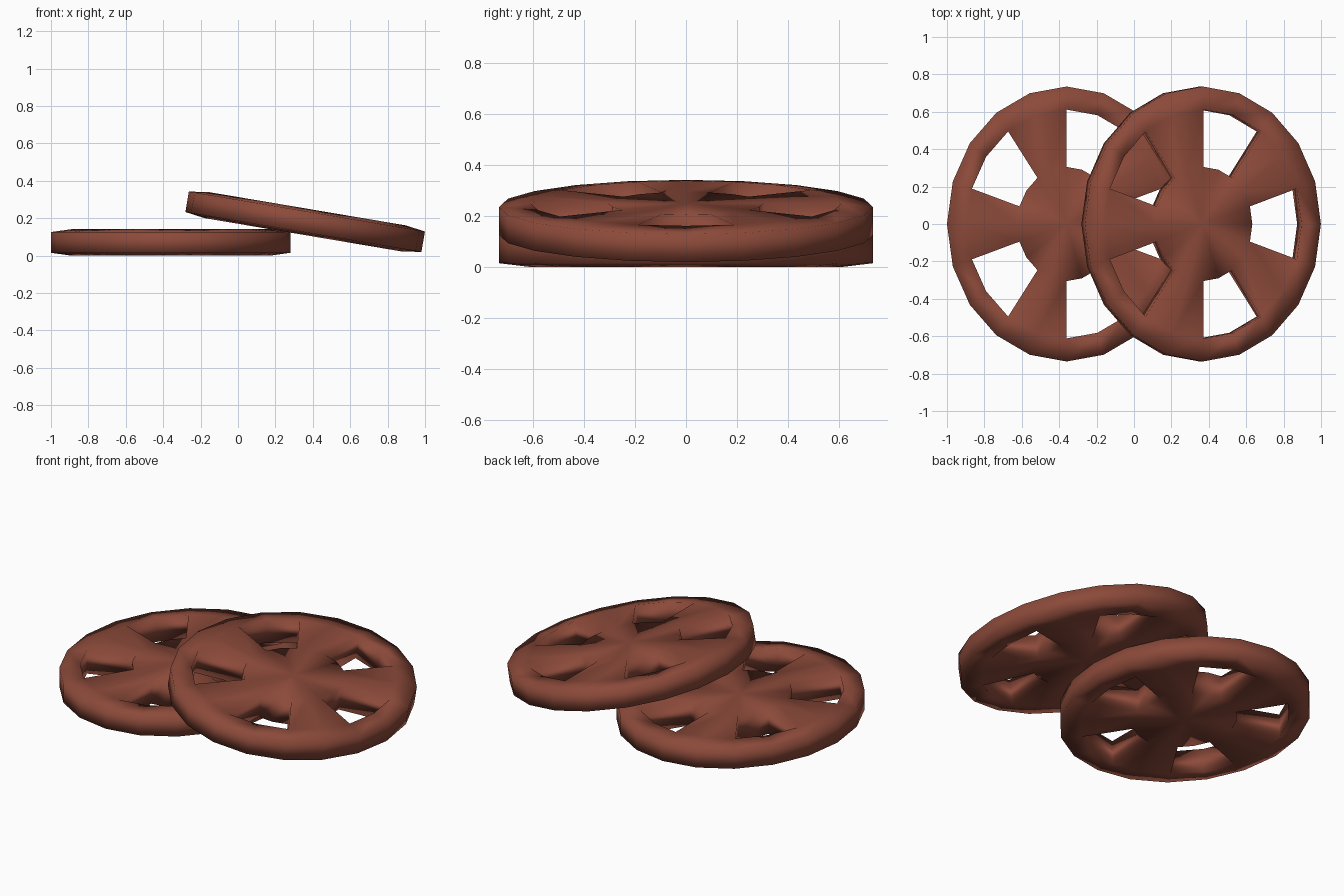
import bpy, bmesh, math
from mathutils import Matrix

if "Cube" in bpy.data.objects:
    bpy.data.objects.remove(bpy.data.objects["Cube"])

RX, RY = 0.64, 0.735   # outer radii of the slightly oval wheel
H = 0.0705             # half thickness
N = 20                 # rim segments

mat = bpy.data.materials.new("red_brown")
mat.diffuse_color = (0.26, 0.068, 0.042, 1)
mat.use_nodes = True
mat.node_tree.nodes["Principled BSDF"].inputs["Base Color"].default_value = mat.diffuse_color


def spoked_wheel(name, loc, tilt):
    bm = bmesh.new()

    def ring(r, z):
        return [bm.verts.new((RX * r * math.cos(i * math.tau / N),
                              RY * r * math.sin(i * math.tau / N), z)) for i in range(N)]

    # rings on the two faces: outer edge, inner rim, hub
    top = [ring(1, H - 0.015), ring(0.832, H), ring(0.415, H)]
    bot = [ring(1, -H + 0.015), ring(0.832, -H), ring(0.415, -H)]
    ct, cb = bm.verts.new((0, 0, H)), bm.verts.new((0, 0, -H))

    # five openings, two segments each, separated by spokes of two segments
    is_hole = [(i + 1) % 4 < 2 for i in range(N)]
    for i in range(N):
        j = (i + 1) % N
        bm.faces.new((bot[0][i], bot[0][j], top[0][j], top[0][i]))
        for s, c in ((top, ct), (bot, cb)):
            bm.faces.new((s[0][i], s[0][j], s[1][j], s[1][i]))
            bm.faces.new((s[2][i], s[2][j], c))
            if not is_hole[i]:
                bm.faces.new((s[1][i], s[1][j], s[2][j], s[2][i]))
        # walls of the openings
        if is_hole[i]:
            for k in (1, 2):
                bm.faces.new((bot[k][i], bot[k][j], top[k][j], top[k][i]))
        if is_hole[i] != is_hole[i - 1]:
            bm.faces.new((bot[1][i], bot[2][i], top[2][i], top[1][i]))
    bmesh.ops.recalc_face_normals(bm, faces=bm.faces[:])
    for f in bm.faces:
        f.smooth = True
    bm.transform(Matrix.Translation(loc) @ Matrix.Rotation(tilt, 4, 'Y'))
    me = bpy.data.meshes.new(name)
    bm.to_mesh(me)
    bm.free()
    me.materials.append(mat)
    ob = bpy.data.objects.new(name, me)
    bpy.context.collection.objects.link(ob)


# one wheel lies flat, the other leans on it
spoked_wheel("flat_wheel", (-0.36, 0, 0.0705), 0)
spoked_wheel("leaning_wheel", (0.359, 0, 0.181), math.radians(9.6))
